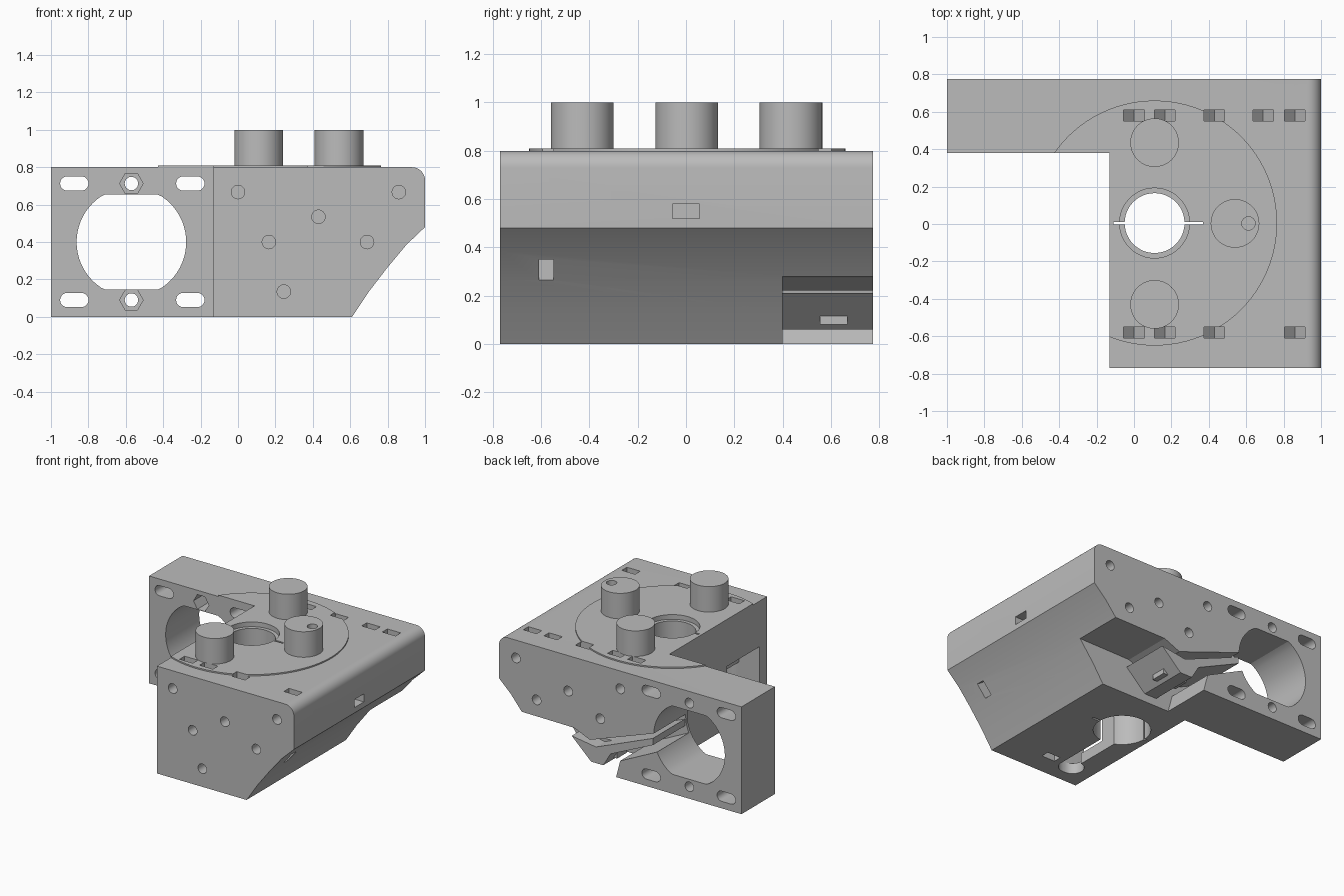
import bpy, bmesh, math
from mathutils import Vector

old = bpy.data.objects.get("Cube")
if old:
    bpy.data.objects.remove(old, do_unlink=True)

grey = bpy.data.materials.new("plain grey")
grey.use_nodes = True
GREY = (0.5, 0.5, 0.5, 1)
grey.diffuse_color = GREY
grey.node_tree.nodes["Principled BSDF"].inputs["Base Color"].default_value = GREY


def prism(name, pts, axis, a, b):
    """Extrude a 2D outline from a to b; axis z uses (x, y), axis y uses (x, z)."""
    bm = bmesh.new()
    place = (lambda p: (p[0], p[1], a)) if axis == "z" else (lambda p: (p[0], a, p[1]))
    face = bm.faces.new([bm.verts.new(place(p)) for p in pts])
    out = bmesh.ops.extrude_face_region(bm, geom=[face])
    shift = Vector((0, 0, b - a)) if axis == "z" else Vector((0, b - a, 0))
    bmesh.ops.translate(bm, vec=shift, verts=[v for v in out["geom"] if isinstance(v, bmesh.types.BMVert)])
    bmesh.ops.recalc_face_normals(bm, faces=bm.faces)
    mesh = bpy.data.meshes.new(name)
    bm.to_mesh(mesh)
    bm.free()
    mesh.materials.append(grey)
    obj = bpy.data.objects.new(name, mesh)
    bpy.context.collection.objects.link(obj)
    return obj


def circle(cx, cy, r, n=48):
    return [(cx + r * math.cos(math.tau * i / n), cy + r * math.sin(math.tau * i / n)) for i in range(n)]


def rect(x0, x1, y0, y1):
    return [(x0, y0), (x1, y0), (x1, y1), (x0, y1)]


def slot(cx, cz, half, r, n=12):
    """Outline with two straight sides and round ends."""
    arc = lambda s, t0: [(cx + s * half + r * math.cos(t0 + math.pi * i / n),
                          cz + r * math.sin(t0 + math.pi * i / n)) for i in range(n + 1)]
    return arc(1, -math.pi / 2) + arc(-1, math.pi / 2)


def boolean(target, tool, op="DIFFERENCE", keep=False):
    mod = target.modifiers.new("cut", "BOOLEAN")
    mod.operation, mod.solver, mod.object = op, "EXACT", tool
    bpy.context.view_layer.objects.active = target
    bpy.ops.object.modifier_apply(modifier=mod.name)
    if not keep:
        bpy.data.objects.remove(tool, do_unlink=True)


def cut(targets, pts, axis, a, b):
    tool = prism("cutter", pts, axis, a, b)
    for t in targets:
        boolean(t, tool, keep=True)
    bpy.data.objects.remove(tool, do_unlink=True)


FRONT, BACK, ARM, INNER = -0.77, 0.775, 0.38, -0.13
HUB = (0.11, 0.005)
L_SHAPE = [(-1, ARM), (INNER, ARM), (INNER, FRONT), (1, FRONT), (1, BACK), (-1, BACK)]

# Body: side profile with rounded shoulder and undercut, trimmed to an L plan
shoulder = [(0.93 + 0.07 * math.cos(t), 0.73 + 0.07 * math.sin(t))
            for t in [math.pi / 2 * i / 8 for i in range(9)]]
profile = [(-1, 0), (0.61, 0), (0.7, 0.135), (0.8, 0.265), (0.9, 0.385), (1, 0.48)] + shoulder + [(-1, 0.8)]
body = prism("mount_body", profile, "y", FRONT, BACK)
cut([body], rect(-1.2, INNER, -1, ARM), "z", -0.2, 1)

# Raised round pad, trimmed by the same plan
pad = prism("round_pad", circle(*HUB, 0.655, 96), "z", 0.8, 0.81)
boolean(pad, prism("cutter", L_SHAPE, "z", 0.7, 1), "INTERSECT")

# Three posts
posts = [prism(n, circle(x, y, 0.13), "z", 0.81, 1.0)
         for n, x, y in (("back_post", 0.11, 0.435), ("front_post", 0.11, -0.43), ("side_post", 0.54, 0.003))]

# Central bore with rims at both ends and a thin slit
top = [body, pad]
cut(top, circle(*HUB, 0.16), "z", -0.1, 1)
cut(top, circle(*HUB, 0.187), "z", 0.775, 1)
cut([body], circle(*HUB, 0.195), "z", -0.1, 0.25)
cut(top, rect(-0.11, 0.37, -0.002, 0.012), "z", -0.1, 1)

# Motor opening: circle with flat top and bottom
R, MX, MZ = 0.293, -0.57, 0.4
motor = [(x, max(MZ - 0.255, min(MZ + 0.255, z))) for x, z in circle(MX, MZ, R, 64)]
cut([body], motor, "y", 0.3, 0.9)

# Motor fixings: four slots and two hex recesses with round holes
for z in (0.09, 0.713):
    for x in (-0.875, -0.255):
        cut([body], slot(x, z, 0.038, 0.038), "y", 0.3, 0.9)
    cut([body], circle(MX, z, 0.036, 24), "y", 0.3, 0.9)
    cut([body], circle(MX, z, 0.063, 6), "y", 0.3, 0.52)


# Duct void through the back and the tongue inside it
cut([body], [(0.9, 0.28), (0.38, 0.275), (0.25, 0.22), (-0.31, 0.42), (-0.31, 0.28),
             (0, 0.13), (0.06, -0.1), (0.9, -0.1)], "y", 0.4, 0.9)
tongue = prism("duct_tongue", [(0.4, 0.21), (0.2, 0.18), (-0.27, 0.37), (-0.27, 0.32),
                               (0.08, 0.16), (0.14, 0.06), (0.24, 0.06)], "y", 0.4, BACK)
lug = prism("tongue_lug", rect(0.1, 0.3, 0.08, 0.205), "y", 0.555, 0.67)

# Cavity in the inner face, open below
cut([body], rect(-0.3, 0.04, 0.08, 0.46), "y", -0.68, -0.3)
cut([body], slot(0.05, -0.6, 0.01, 0.08), "z", -0.1, 0.3)
cut([body], rect(0.03, 0.14, -0.6, -0.1), "z", -0.1, 0.3)


# Screw holes on front and back, each meeting a nut pocket
def pocket(x, z, angle, length):
    d = Vector((math.cos(angle), math.sin(angle)))
    p = Vector((-d.y, d.x)) * 0.055
    c = Vector((x, z))
    return [c + p, c - d * 0.06, c - p, c - p + d * length, c + p + d * length]


UP, DOWN, SLANT = math.pi / 2, -math.pi / 2, -0.57
screws = [(0, 0.667, UP), (0.43, 0.535, UP), (0.165, 0.4, UP),
          (0.69, 0.4, UP), (0.86, 0.667, UP), (0.245, 0.135, DOWN)]
for x, z, way in screws:
    for side in (-1, 1):
        if way == DOWN and side == 1:
            continue
        ends = sorted((side * 0.5, side * 0.9))
        cut([body], circle(x, z, 0.036, 24), "y", *ends)
        aim, reach = way, 0.6
        if x == 0.69 and side < 0:
            aim, reach = SLANT, 0.3
        mid = 0.58 * side
        cut(top if aim == UP else [body], pocket(x, z, aim, reach), "y", mid - 0.03, mid + 0.03)

# Side post screw hole and its nut slot in the side wall
cut([body, pad, posts[2]], circle(0.612, 0.003, 0.036, 24), "z", 0.4, 1.1)
cut([body], rect(0.56, 1.1, -0.055, 0.055), "z", 0.52, 0.58)

# Smooth the round walls, keep edges crisp
bpy.ops.object.select_all(action="DESELECT")
for obj in [body, pad, tongue, lug] + posts:
    obj.select_set(True)
bpy.context.view_layer.objects.active = body
bpy.ops.object.shade_smooth_by_angle(angle=math.radians(20))
